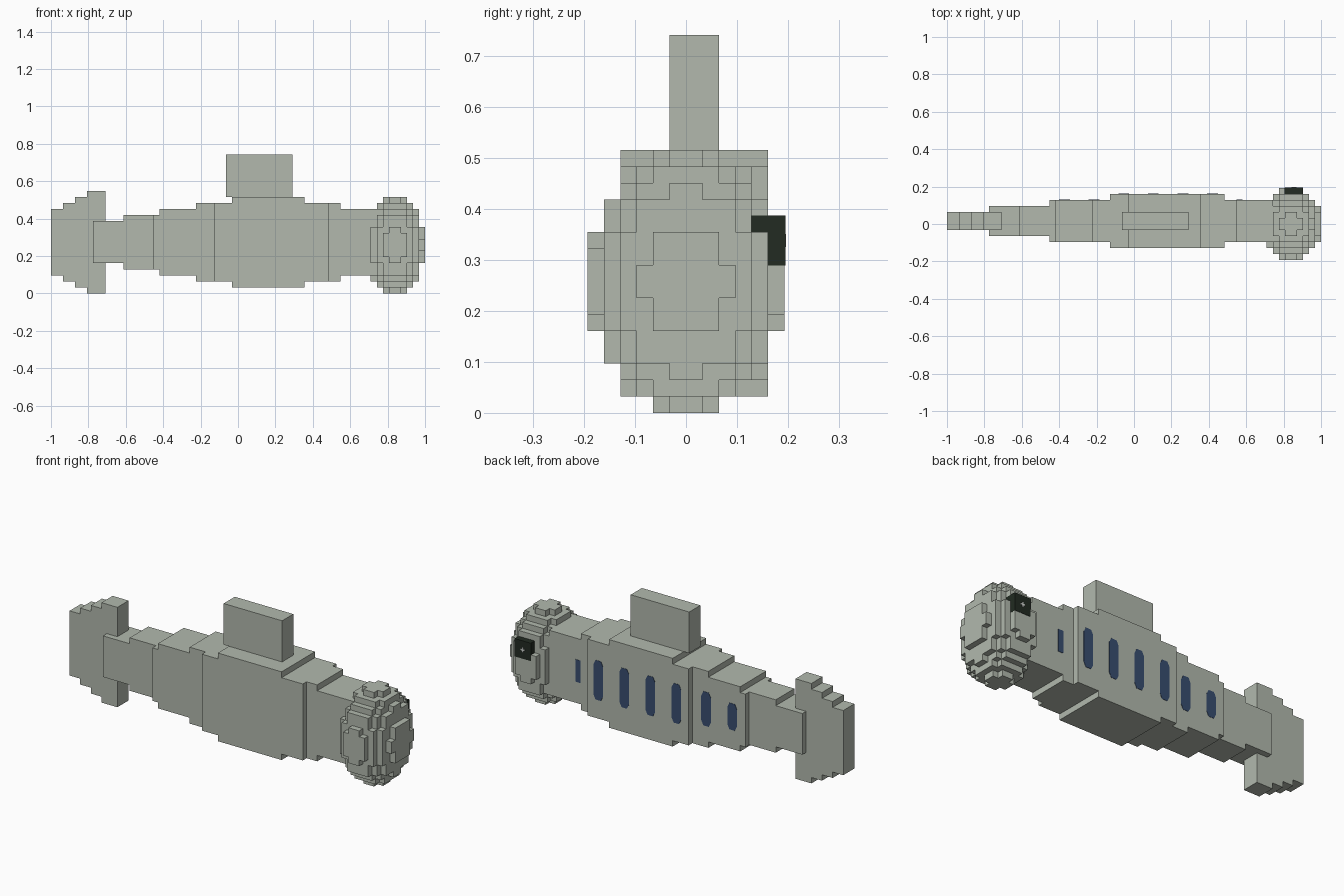
import bpy, bmesh
from mathutils import Vector

cube = bpy.data.objects.get("Cube")
if cube:
    bpy.data.objects.remove(cube, do_unlink=True)

U = 2 / 62                      # one block; lengths below are in blocks


def pt(i, y, z):
    return Vector((-1 + i * U, y * U, z * U))


def material(name, rgb):
    m = bpy.data.materials.new(name)
    m.use_nodes = True
    m.diffuse_color = (*rgb, 1)
    m.node_tree.nodes["Principled BSDF"].inputs["Base Color"].default_value = (*rgb, 1)
    return m


hull_grey = material("hull_grey", (0.445, 0.485, 0.42))
eye_black = material("eye_black", (0.016, 0.024, 0.016))
window_blue = material("window_blue", (0.04, 0.075, 0.16))
glint_white = material("glint_white", (0.7, 0.72, 0.7))


def finish(bm, name, mat):
    bmesh.ops.recalc_face_normals(bm, faces=bm.faces)
    me = bpy.data.meshes.new(name)
    bm.to_mesh(me)
    bm.free()
    me.materials.append(mat)
    ob = bpy.data.objects.new(name, me)
    bpy.context.collection.objects.link(ob)
    return ob


def add_box(bm, x, y, z):
    lo, hi = pt(x[0], y[0], z[0]), pt(x[1], y[1], z[1])
    new = bmesh.ops.create_cube(bm, size=1)["verts"]
    for v in new:
        v.co = (lo + hi) / 2 + v.co * (hi - lo)


def boxes(name, mat, parts):
    bm = bmesh.new()
    for part in parts:
        add_box(bm, *part)
    return finish(bm, name, mat)


# Stepped hull: width and height change at different stations
width_steps = [(7, 2), (17, 3), (27, 4), (46, 3)]
height_steps = [(7, 5), (12, 4), (18, 3), (24, 2), (30, 1), (42, 2), (48, 3)]


def step_at(steps, i):
    return [value for start, value in steps if start <= i][-1]


stations = sorted({s for s, _ in width_steps + height_steps} | {54})
hull = []
for a, b in zip(stations, stations[1:]):
    w, low = step_at(width_steps, a), step_at(height_steps, a)
    hull.append(((a, b), (-w, w + 1), (low, 17 - low)))
boxes("hull", hull_grey, hull)

# Stepped tail fin and top fin
tail_cuts = [0, 2, 4, 6, 9]
boxes("tail_fin", hull_grey,
      [((a, b), (-1, 2), (3 - k, 14 + k))
       for k, (a, b) in enumerate(zip(tail_cuts, tail_cuts[1:]))])
boxes("top_fin", hull_grey, [((29, 40), (-1, 2), (16, 23))])

# Blocky ellipsoid head: only the exposed block sides are made
CENTRE, RADII = (57, 0, 8), (5, 6, 8)


def solid(cell):
    return sum(((c + 0.5 - m) / r) ** 2 for c, m, r in zip(cell, CENTRE, RADII)) <= 1


bm = bmesh.new()
spans = [range(m - r, m + r) for m, r in zip(CENTRE, RADII)]
for cell in [(i, y, z) for i in spans[0] for y in spans[1] for z in spans[2]]:
    if not solid(cell):
        continue
    for axis in range(3):
        for side in (0, 1):
            near = list(cell)
            near[axis] += 2 * side - 1
            if solid(near):
                continue
            corners = []
            for p, q in ((0, 0), (1, 0), (1, 1), (0, 1)):
                c = list(cell)
                c[axis] += side
                c[(axis + 1) % 3] += p
                c[(axis + 2) % 3] += q
                corners.append(bm.verts.new(pt(*c)))
            bm.faces.new(corners if side else corners[::-1])
bmesh.ops.remove_doubles(bm, verts=bm.verts, dist=U / 10)
bmesh.ops.dissolve_limit(bm, angle_limit=0.02, verts=bm.verts, edges=bm.edges)
finish(bm, "head", hull_grey)

# Eye block on the back side with a small cross-shaped glint
boxes("eye", eye_black, [((55.98, 59.02), (4, 6.05), (8.98, 12.02))])
boxes("eye_glint", glint_white,
      [((57.5 - a, 57.5 + a), (6, 6.1), (10.5 - b, 10.5 + b))
       for a, b in ((0.4, 0.13), (0.13, 0.4))])


# Tall windows with clipped corners, set flat on the back side
def window(name, i, half_w, half_h, clip):
    y = step_at(width_steps, i) + 1
    bm = bmesh.new()
    outline = []
    for sx, sz in ((1, 1), (-1, 1), (-1, -1), (1, -1)):
        ends = [(half_w, half_h - 2 * clip), (half_w - clip, half_h)]
        for dx, dz in ends if sx == sz else ends[::-1]:
            outline.append(bm.verts.new(pt(i + sx * dx, y - 0.05, 8.5 + sz * dz)))
    face = bm.faces.new(outline)
    out = bmesh.ops.extrude_face_region(bm, geom=[face])["geom"]
    for v in out:
        if isinstance(v, bmesh.types.BMVert):
            v.co.y += 0.1 * U
    finish(bm, name, window_blue)


half_heights = [2.25, 2.9, 3.35, 3.35, 3.35, 3.35]
for k, half_h in enumerate(half_heights):
    window(f"window_{k + 1}", 19.5 + 4.9 * k, 0.9, half_h, 0.4)
window("front_window", 48.5, 0.48, 1.9, 0.02)
